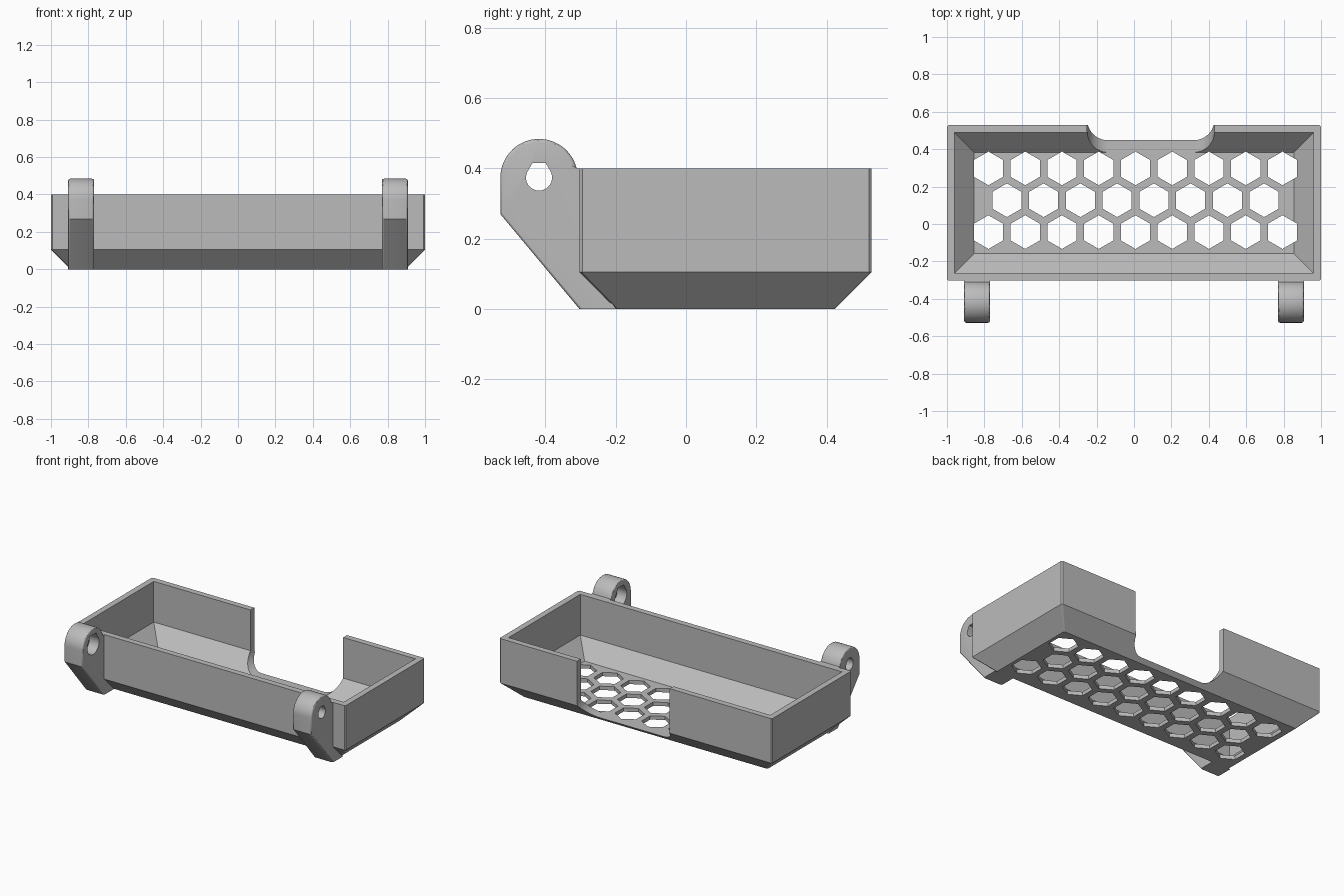
import bpy
import bmesh
from math import sin, cos, radians, sqrt

cube = bpy.data.objects.get("Cube")
if cube:
    bpy.data.objects.remove(cube, do_unlink=True)

grey = bpy.data.materials.new("plain grey")
grey.use_nodes = True
COLOUR = (0.5, 0.5, 0.5, 1)
grey.diffuse_color = COLOUR
grey.node_tree.nodes["Principled BSDF"].inputs["Base Color"].default_value = COLOUR

FRONT, BACK, TOP = -0.303, 0.528, 0.4
CHAMFER, WALL, FLOOR = 0.105, 0.04, 0.025


def finish(name, bm):
    bmesh.ops.recalc_face_normals(bm, faces=bm.faces)
    mesh = bpy.data.meshes.new(name)
    bm.to_mesh(mesh)
    bm.free()
    mesh.materials.append(grey)
    obj = bpy.data.objects.new(name, mesh)
    bpy.context.collection.objects.link(obj)
    return obj


def loft(bm, rings):
    """Solid through a stack of matching point rings."""
    loops = [[bm.verts.new(p) for p in ring] for ring in rings]
    for a, b in zip(loops, loops[1:]):
        for i in range(len(a)):
            j = (i + 1) % len(a)
            bm.faces.new((a[i], a[j], b[j], b[i]))
    bm.faces.new(loops[0])
    bm.faces.new(loops[-1])


def rect(inset, z, cut=0):
    """Rectangle inset from the tray outline, corners optionally clipped."""
    x, y0, y1 = 1 - inset, FRONT + inset, BACK - inset
    if not cut:
        return [(-x, y0, z), (x, y0, z), (x, y1, z), (-x, y1, z)]
    c = cut
    return [(-x + c, y0, z), (x - c, y0, z), (x, y0 + c, z), (x, y1 - c, z),
            (x - c, y1, z), (-x + c, y1, z), (-x, y1 - c, z), (-x, y0 + c, z)]


def arc(cx, cy, r, start, end, steps):
    return [(cx + r * cos(radians(start + (end - start) * i / steps)),
             cy + r * sin(radians(start + (end - start) * i / steps)))
            for i in range(steps + 1)]


def cut_with(obj, bm):
    """Subtract a temporary solid and remove it afterwards."""
    cutter = finish("cutter", bm)
    cutter.hide_render = True
    mod = obj.modifiers.new("cut", 'BOOLEAN')
    mod.operation, mod.solver, mod.object = 'DIFFERENCE', 'EXACT', cutter
    apply_all(obj)
    bpy.data.objects.remove(cutter, do_unlink=True)


def apply_all(obj):
    bpy.ops.object.select_all(action='DESELECT')
    bpy.context.view_layer.objects.active = obj
    obj.select_set(True)
    for mod in list(obj.modifiers):
        bpy.ops.object.modifier_apply(modifier=mod.name)


# Tray shell with sloped lower sides
bm = bmesh.new()
loft(bm, [rect(CHAMFER, 0, 0.006), rect(0, CHAMFER, 0.008), rect(0, TOP, 0.008)])
tray = finish("tray", bm)

# Hollow inside
bm = bmesh.new()
loft(bm, [rect(WALL + CHAMFER, FLOOR), rect(WALL, FLOOR + CHAMFER), rect(WALL, 0.6)])
cut_with(tray, bm)

# Round-bottomed opening in the back wall
LEFT, RIGHT, R = -0.25, 0.43, 0.11
outline = ([(LEFT, 0.6)] + arc(LEFT + R, FLOOR + R, R, 180, 270, 12)
           + arc(RIGHT - R, FLOOR + R, R, 270, 360, 12) + [(RIGHT, 0.6)])
bm = bmesh.new()
loft(bm, [[(x, y, z) for x, z in outline] for y in (0.3, 0.7)])
cut_with(tray, bm)

# Honeycomb holes in the floor
PITCH = 0.1965
bm = bmesh.new()
for row in (-1, 0, 1):
    count = 8 if row == 0 else 9
    for i in range(count):
        cx = 0.008 + (i - (count - 1) / 2) * PITCH
        cy = 0.127 + row * PITCH * sqrt(3) / 2
        hexagon = arc(cx, cy, 0.09, 30, 330, 5)
        loft(bm, [[(x, y, z) for x, y in hexagon] for z in (-0.1, 0.1)])
cut_with(tray, bm)

# Hinge lugs on the front
PY, PZ, LUG_R = -0.418, 0.374, 0.11
lug_outline = (arc(PY, PZ, LUG_R, 14, 180, 28)
               + [(PY - LUG_R, 0.27), (FRONT, 0), (FRONT + CHAMFER, 0),
                  (-0.28, 0.11), (-0.28, 0.398)])


def teardrop(scale):
    """Round hole with a clipped peak that needs no support."""
    r = 0.037 * scale
    return (arc(PY, PZ, r, 150, 390, 24)
            + [(PY + r / 2, PZ + 1.14 * r), (PY - r / 2, PZ + 1.14 * r)])


for side, name in ((-1, "right_lug"), (1, "left_lug")):
    bm = bmesh.new()
    loft(bm, [[(side * x, y, z) for y, z in lug_outline] for x in (0.77, 0.908)])
    lug = finish(name, bm)
    # soften only the outer rim
    bm = bmesh.new()
    bm.from_mesh(lug.data)
    rim = [e for e in bm.edges
           if abs(e.verts[0].co.x - e.verts[1].co.x) < 0.001
           and all(v.co.y < FRONT + 0.001 for v in e.verts)]
    bmesh.ops.bevel(bm, geom=rim, offset=0.01, segments=3, profile=0.5, affect='EDGES')
    bm.to_mesh(lug.data)
    bm.free()
    # pin hole, wider on the inner side
    for scale, x0, x1 in ((1, 0.7, 1.0), (1.65, 0.7, 0.84)):
        bm = bmesh.new()
        loft(bm, [[(side * x, y, z) for y, z in teardrop(scale)] for x in (x0, x1)])
        cut_with(lug, bm)

# Smooth the curves, keep edges sharp
for obj in (tray, bpy.data.objects["right_lug"], bpy.data.objects["left_lug"]):
    bpy.ops.object.select_all(action='DESELECT')
    bpy.context.view_layer.objects.active = obj
    obj.select_set(True)
    bpy.ops.object.shade_smooth_by_angle(angle=radians(30))
